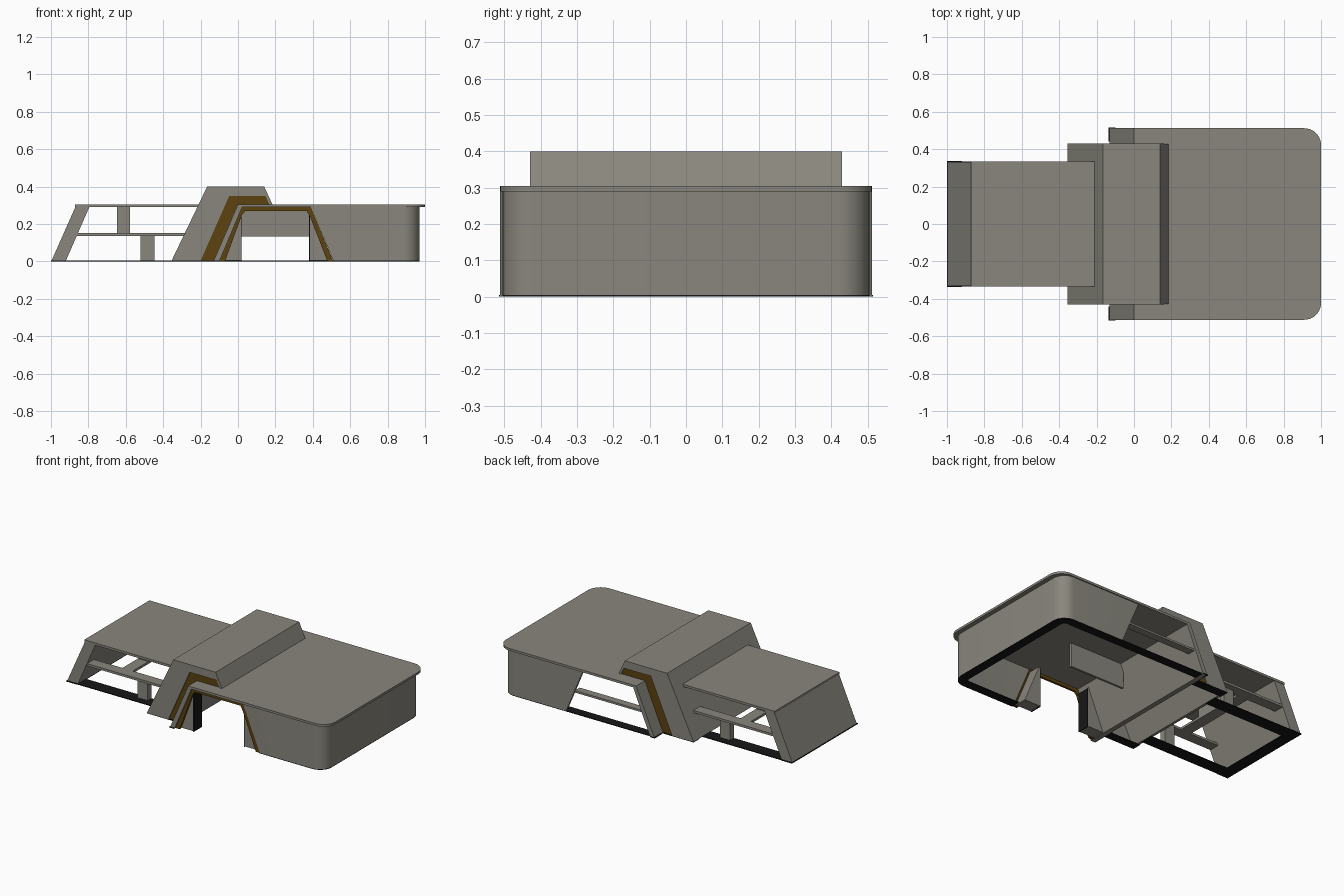
import bpy, bmesh, math

cube = bpy.data.objects.get("Cube")
if cube:
    bpy.data.objects.remove(cube)


def material(name, color):
    m = bpy.data.materials.new(name)
    m.use_nodes = True
    m.diffuse_color = (*color, 1)
    bsdf = next(n for n in m.node_tree.nodes if n.type == 'BSDF_PRINCIPLED')
    bsdf.inputs["Base Color"].default_value = (*color, 1)
    bsdf.inputs["Roughness"].default_value = 0.7
    return m


GREY = material("warm grey", (0.25, 0.24, 0.205))
BROWN = material("dark brown", (0.11, 0.055, 0.005))
BLACK = material("black", (0.008, 0.008, 0.008))


def finish(name, bm, mat, smooth=False):
    bmesh.ops.recalc_face_normals(bm, faces=bm.faces)
    mesh = bpy.data.meshes.new(name)
    bm.to_mesh(mesh)
    bm.free()
    mesh.materials.append(mat)
    ob = bpy.data.objects.new(name, mesh)
    bpy.context.collection.objects.link(ob)
    if smooth:
        bpy.ops.object.select_all(action='DESELECT')
        ob.select_set(True)
        bpy.context.view_layer.objects.active = ob
        bpy.ops.object.shade_smooth_by_angle(angle=math.radians(35))
    return ob


def extrude(name, points, direction, mat, smooth=False):
    """Extrude a flat outline along a vector."""
    bm = bmesh.new()
    face = bm.faces.new([bm.verts.new(p) for p in points])
    geom = bmesh.ops.extrude_face_region(bm, geom=[face])["geom"]
    verts = [g for g in geom if isinstance(g, bmesh.types.BMVert)]
    bmesh.ops.translate(bm, verts=verts, vec=direction)
    return finish(name, bm, mat, smooth)


def prism(name, profile, y0, y1, mat):
    """Extrude an x-z profile between two depths."""
    return extrude(name, [(x, y0, z) for x, z in profile], (0, y1 - y0, 0), mat)


def box(name, x0, x1, y0, y1, z0, z1, mat):
    return prism(name, [(x0, z0), (x1, z0), (x1, z1), (x0, z1)], y0, y1, mat)


def both_sides(name, profile, y0, y1, mat):
    prism("front_" + name, profile, -y1, -y0, mat)
    prism("back_" + name, profile, y0, y1, mat)


def rounded_end(x_start, x_end, half, radius, steps=10):
    """U-shaped plan outline with rounded corners at the +x end."""
    pts = [(x_start, -half)]
    for sign, first in ((-1, -90), (1, 0)):
        for i in range(steps + 1):
            a = math.radians(first + 90 * i / steps)
            pts.append((x_end - radius + radius * math.cos(a),
                        sign * (half - radius) + radius * math.sin(a)))
    return pts + [(x_start, half)]


def curved_wall(name, low_x, high_x, thick, z0, z1, mat):
    """U-shaped wall whose free ends lean from low_x to high_x."""
    inner_r = max(0.085 - thick, 0.01)
    rings = []
    bm = bmesh.new()
    for z, x in ((z0, low_x), (z1, high_x)):
        for inset, r in ((0, 0.085), (thick, inner_r)):
            outline = rounded_end(x, 0.97 - inset, 0.505 - inset, r)
            rings.append([bm.verts.new((*p, z)) for p in outline])
    outer_low, inner_low, outer_top, inner_top = rings
    loop = [outer_low, outer_top, inner_top, inner_low]
    for i in range(len(outer_low) - 1):
        for a, b in zip(loop, loop[1:] + loop[:1]):
            bm.faces.new((a[i], a[i + 1], b[i + 1], b[i]))
    for i in (0, -1):
        bm.faces.new([r[i] for r in loop])
    return finish(name, bm, mat, True)


# Main counter: rounded top, curved wall and leaning support
top = [(x, y, 0.29) for x, y in rounded_end(0, 1, 0.512, 0.09)]
extrude("counter_top", top, (0, 0, 0.015), GREY, True)
curved_wall("counter_wall", 0.51, 0.39, 0.015, 0.004, 0.29, GREY)
curved_wall("counter_base", 0.51, 0.509, 0.06, 0, 0.005, BLACK)
prism("counter_leaning_leg", [(-0.132, 0), (-0.1, 0), (0.022, 0.29), (0, 0.304)],
      -0.512, 0.512, GREY)
both_sides("leaning_leg_foot", [(-0.135, 0), (-0.1, 0), (-0.1, 0.005), (-0.135, 0.005)],
           0.44, 0.515, BLACK)
box("counter_back_floor_strip", -0.1, 0.51, 0.445, 0.505, 0, 0.005, BLACK)
box("counter_back_rail", -0.04, 0.45, 0.45, 0.5, 0.137, 0.15, GREY)

# Brown trim following the front opening
prism("opening_trim",
      [(-0.1, 0), (0.02, 0.29), (0.39, 0.29), (0.51, 0), (0.478, 0), (0.385, 0.24),
       (0.367, 0.27), (0.04, 0.27), (0.022, 0.25), (-0.07, 0)], -0.5, -0.485, BROWN)

# Knee space: upright returns and hanging panel
prism("knee_left_return", [(-0.1, 0.004), (0.015, 0.004), (0.015, 0.27), (0.01, 0.27)],
      -0.483, -0.4, GREY)
prism("knee_right_return", [(0.385, 0.004), (0.5, 0.004), (0.39, 0.27), (0.385, 0.27)],
      -0.483, -0.4, GREY)
for side, x in (("left", 0.015), ("right", 0.38)):
    box("knee_edge_" + side, x, x + 0.005, -0.482, -0.4, 0, 0.26, BLACK)
box("knee_hanging_panel", 0.0, 0.4, -0.11, -0.095, 0.133, 0.29, GREY)

# Raised bridge straddling the counter
bridge_side = [(-0.355, 0.004), (-0.165, 0.4), (0.14, 0.4), (0.162, 0.35),
               (-0.047, 0.35), (-0.2, 0.004)]
both_sides("bridge_side", bridge_side, 0.415, 0.43, GREY)
band = [(-0.2, 0.004), (-0.047, 0.35), (0.162, 0.35), (0.184, 0.305), (0, 0.305),
        (-0.13, 0.004)]
both_sides("bridge_band", band, 0.41, 0.423, BROWN)
prism("bridge_cover",
      [(-0.355, 0.004), (-0.165, 0.4), (0.14, 0.4), (0.184, 0.305), (0.168, 0.305),
       (0.13, 0.385), (-0.155, 0.385), (-0.338, 0.004)], -0.429, 0.429, GREY)
both_sides("bridge_base", [(-0.355, 0), (-0.13, 0), (-0.13, 0.005), (-0.355, 0.005)],
           0.37, 0.429, BLACK)

# Lower side table
box("table_top", -0.872, -0.2, -0.335, 0.335, 0.29, 0.305, GREY)
prism("table_end_panel", [(-0.997, 0.004), (-0.92, 0.004), (-0.795, 0.29), (-0.87, 0.29)],
      -0.332, 0.332, GREY)
box("table_end_base", -1, -0.92, -0.338, 0.338, 0, 0.005, BLACK)
rail = [(-0.863, 0.137), (-0.28, 0.137), (-0.274, 0.152), (-0.856, 0.152)]
both_sides("table_rail", rail, 0.26, 0.33, GREY)
both_sides("table_floor_strip", [(-0.92, 0), (-0.34, 0), (-0.34, 0.005), (-0.92, 0.005)],
           0.25, 0.335, BLACK)

# Table uprights: centre post on a cross beam, tapered feet at the rails
box("table_cross_beam", -0.65, -0.575, -0.26, 0.26, 0.137, 0.152, GREY)
box("table_post", -0.647, -0.577, -0.1, 0.1, 0.15, 0.29, GREY)
both_sides("table_foot", [(-0.52, 0.004), (-0.447, 0.004), (-0.447, 0.137), (-0.52, 0.137)],
           0.25, 0.29, GREY)
